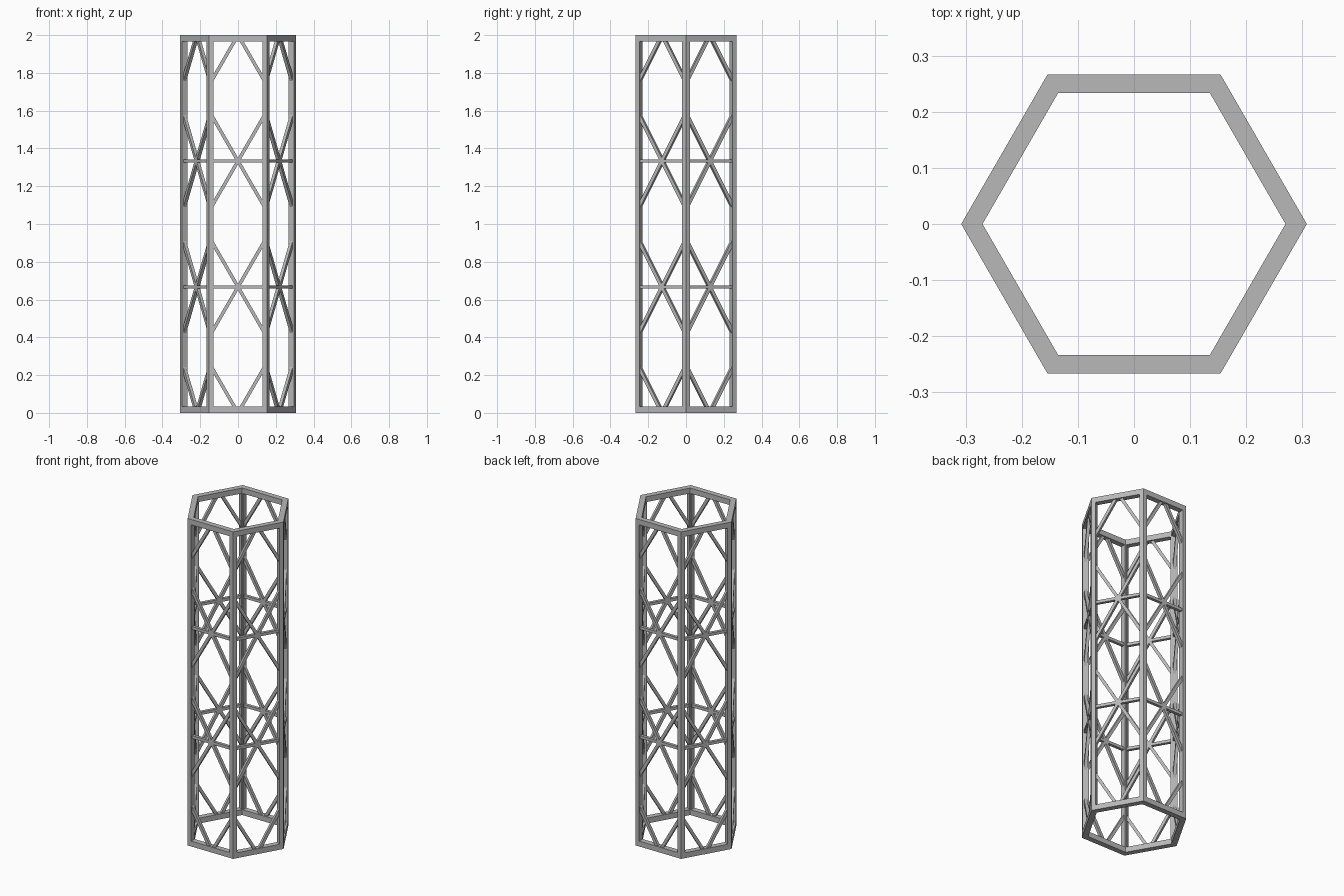
import bpy, math
from mathutils import Vector

if "Cube" in bpy.data.objects:
    bpy.data.objects.remove(bpy.data.objects["Cube"])

R_OUT, R_IN = 0.308, 0.270          # hexagon corner radii
HEIGHT, RING_H = 2.0, 0.033
POST_W, BAR = 0.024, 0.018
C30 = math.cos(math.radians(30))
APOTHEM = (R_OUT + R_IN) / 2 * C30  # middle of the wall thickness
LEVELS = [HEIGHT / 3, HEIGHT * 2 / 3]

steel = bpy.data.materials.new("steel_grey")
steel.diffuse_color = (0.48, 0.48, 0.48, 1)
steel.use_nodes = True
steel.node_tree.nodes["Principled BSDF"].inputs["Base Color"].default_value = steel.diffuse_color


def make(name, verts, faces):
    mesh = bpy.data.meshes.new(name)
    mesh.from_pydata([tuple(v) for v in verts], [], faces)
    mesh.materials.append(steel)
    mesh.update()
    obj = bpy.data.objects.new(name, mesh)
    bpy.context.collection.objects.link(obj)
    return obj


def prism(name, profile, z0, z1):
    """Extrude a counter-clockwise profile between two heights."""
    n = len(profile)
    verts = [(p.x, p.y, z) for z in (z0, z1) for p in profile]
    faces = [(i, (i + 1) % n, n + (i + 1) % n, n + i) for i in range(n)]
    faces += [tuple(reversed(range(n))), tuple(range(n, 2 * n))]
    return make(name, verts, faces)


def hex_ring(name, z0, z1):
    """Hexagonal band with a square-cut wall."""
    verts = []
    for r, z in ((R_OUT, z0), (R_OUT, z1), (R_IN, z1), (R_IN, z0)):
        verts += [(r * math.cos(k * math.pi / 3), r * math.sin(k * math.pi / 3), z)
                  for k in range(6)]
    faces = []
    for s in range(4):
        a, b = s * 6, (s + 1) % 4 * 6
        faces += [(a + k, a + (k + 1) % 6, b + (k + 1) % 6, b + k) for k in range(6)]
    return make(name, verts, faces)


def bar(name, side, a, b):
    """Square bar between two (along, height) points on one side panel."""
    ang = (side + 0.5) * math.pi / 3
    out = Vector((math.cos(ang), math.sin(ang), 0))
    along = Vector((-out.y, out.x, 0))
    p, q = (out * APOTHEM + along * u + Vector((0, 0, z)) for u, z in (a, b))
    d = (q - p).normalized()
    w = out.cross(d) * BAR / 2
    o = out * BAR / 2
    verts = [e + c for e in (p, q) for c in (o + w, w - o, -o - w, o - w)]
    faces = [(i, (i + 1) % 4, 4 + (i + 1) % 4, 4 + i) for i in range(4)]
    return make(name, verts, faces + [(3, 2, 1, 0), (4, 5, 6, 7)])


# End rings
hex_ring("bottom_ring", 0, RING_H)
hex_ring("top_ring", HEIGHT - RING_H, HEIGHT)

# Corner posts
depth = (R_OUT - R_IN) * C30
for k in range(6):
    ang = k * math.pi / 3
    radial = Vector((math.cos(ang), math.sin(ang)))
    corner, inner = radial * R_OUT, radial * R_IN

    def wall(s):
        t = ang + s * math.radians(120)
        n = ang + s * math.radians(30)
        face = corner + Vector((math.cos(t), math.sin(t))) * POST_W
        return face, face - Vector((math.cos(n), math.sin(n))) * depth

    (lo, li), (ro, ri) = wall(1), wall(-1)
    prism("corner_post", [corner, lo, li, inner, ri, ro], RING_H, HEIGHT - RING_H)

# Side panels: crossbars and diagonal braces
REACH, SLOPE = 0.138, math.tan(math.radians(60))
for side in range(6):
    for z in LEVELS:
        bar("crossbar", side, (-REACH, z), (REACH, z))
        for s in (-1, 1):
            bar("cross_brace", side, (-REACH, z - s * REACH * SLOPE),
                (REACH, z + s * REACH * SLOPE))
    for z, up in ((0, 1), (HEIGHT, -1)):
        for s in (-1, 1):
            start = 0.008
            bar("end_brace", side, (s * start, z + up * start * SLOPE),
                (s * REACH, z + up * REACH * SLOPE))
